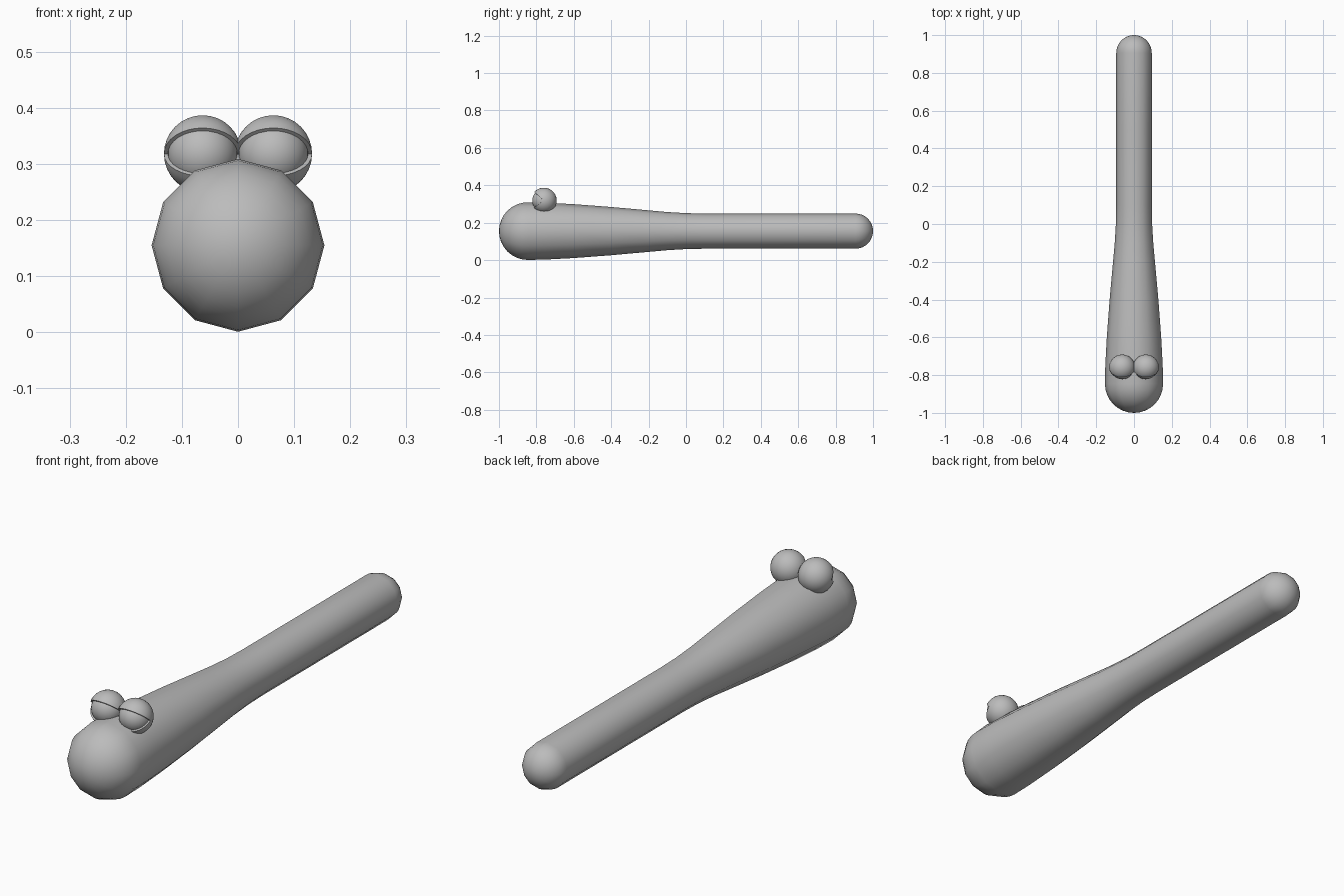
import bpy, bmesh
from math import sin, cos, pi, radians
from mathutils import Matrix, Vector

cube = bpy.data.objects.get("Cube")
if cube:
    bpy.data.objects.remove(cube, do_unlink=True)

grey = bpy.data.materials.new("plain grey")
grey.use_nodes = True
colour = (0.5, 0.5, 0.5, 1)
grey.diffuse_color = colour
grey.node_tree.nodes["Principled BSDF"].inputs["Base Color"].default_value = colour


def lathe(name, profile, axis, steps, angle=2 * pi, location=(0, 0, 0)):
    """Spin a profile about an axis through the origin and smooth it."""
    bm = bmesh.new()
    verts = [bm.verts.new(p) for p in profile]
    edges = [bm.edges.new(pair) for pair in zip(verts, verts[1:])]
    bmesh.ops.spin(bm, geom=verts + edges, cent=(0, 0, 0), axis=axis,
                   angle=angle, steps=steps)
    bmesh.ops.remove_doubles(bm, verts=bm.verts, dist=0.0001)
    bmesh.ops.recalc_face_normals(bm, faces=bm.faces)
    mesh = bpy.data.meshes.new(name)
    bm.to_mesh(mesh)
    bm.free()
    mesh.materials.append(grey)
    obj = bpy.data.objects.new(name, mesh)
    obj.location = location
    bpy.context.collection.objects.link(obj)
    for p in mesh.polygons:
        p.use_smooth = True
    return obj


# Body: round head, gentle taper, straight tail with a round tip
HEAD, TAIL, RINGS = 0.154, 0.094, 8
quarter = [i * pi / 2 / RINGS for i in range(RINGS + 1)]
outline = [(-1 + HEAD * (1 - cos(a)), HEAD * sin(a)) for a in quarter]
outline += [(-0.75, 0.152), (-0.6, 0.144), (-0.4, 0.129), (-0.2, 0.111),
            (-0.1, 0.102), (0, 0.096), (0.1, TAIL), (0.5, TAIL)]
outline += [(1 - TAIL * (1 - sin(a)), TAIL * cos(a)) for a in quarter]
lathe("body", [(0, y, r) for y, r in outline], (0, 1, 0), 12,
      location=(0, 0, 0.155))

# Eyes: a ball inside a lid shell that is open towards the front
EYE, BALL = 0.069, 0.062
UPPER, LOWER = radians(42), radians(35)
arc = [i * pi / 16 for i in range(17)]
for side, x in (("left", 0.063), ("right", -0.063)):
    centre = (x, -0.76, 0.318)
    ball = [(BALL * cos(a), -BALL * sin(a), 0) for a in arc]
    lathe(side + "_eyeball", ball, (1, 0, 0), 32, location=centre)

    # The lid starts at the upper rim and sweeps over the back to the lower rim
    rim = Vector((0, -cos(UPPER), sin(UPPER)))
    lid = [Vector((EYE * cos(a), 0, 0)) + rim * EYE * sin(a) for a in arc]
    shell = lathe(side + "_eyelid", lid, (-1, 0, 0), 26,
                  angle=2 * pi - UPPER - LOWER, location=centre)
    # Keep the shell's faces pointing away from the eye centre
    bm = bmesh.new()
    bm.from_mesh(shell.data)
    flipped = [f for f in bm.faces
               if f.normal.dot(f.calc_center_median()) < 0]
    bmesh.ops.reverse_faces(bm, faces=flipped)
    bm.to_mesh(shell.data)
    bm.free()
    thick = shell.modifiers.new("lid thickness", "SOLIDIFY")
    thick.thickness = EYE - BALL
    thick.offset = -1
    bpy.ops.object.select_all(action="DESELECT")
    bpy.context.view_layer.objects.active = shell
    shell.select_set(True)
    bpy.ops.object.modifier_apply(modifier=thick.name)
    bpy.ops.object.shade_smooth_by_angle(angle=radians(40))
